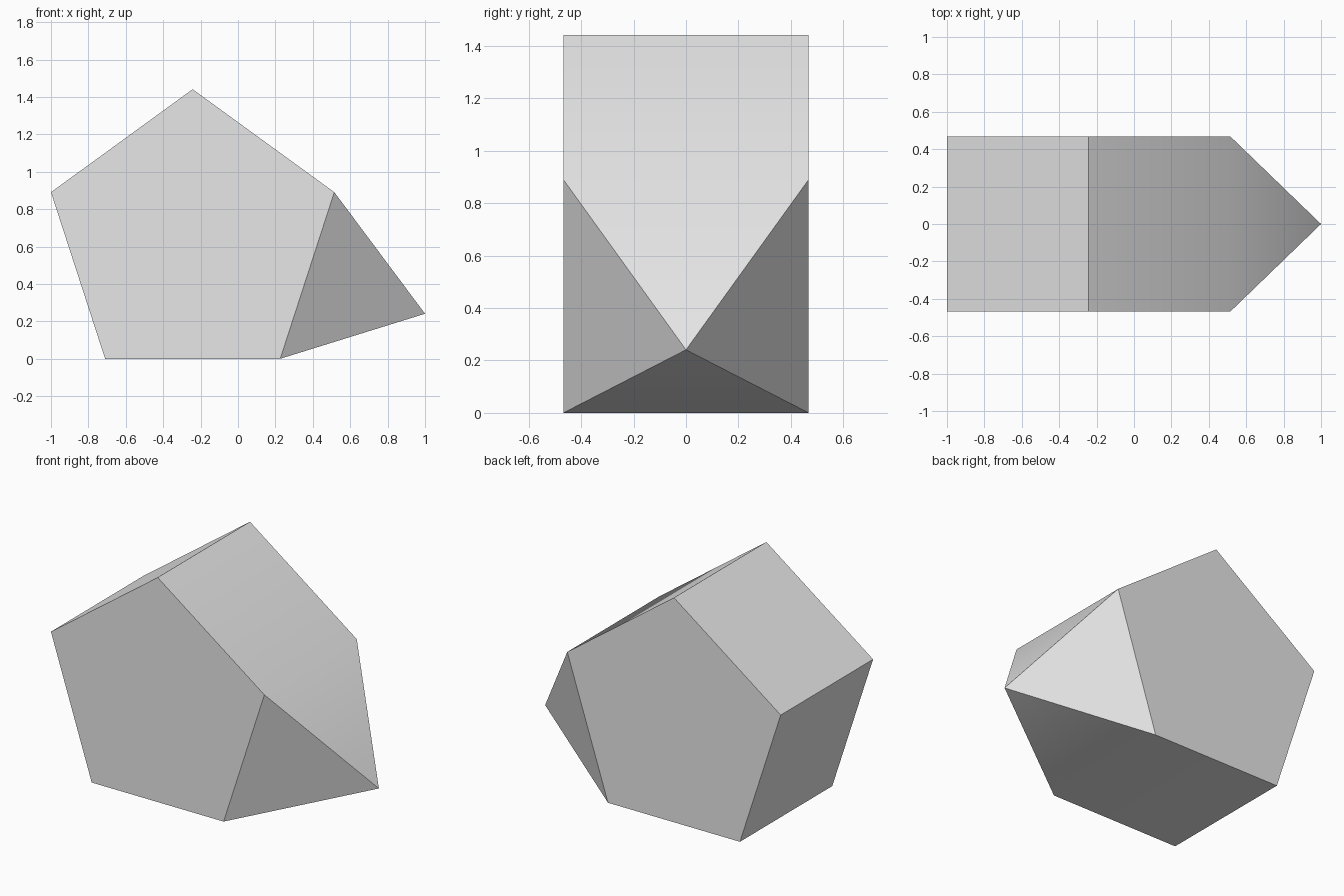
import bpy
import bmesh
from math import cos, sin, pi, sqrt, radians
from mathutils import Vector

cube = bpy.data.objects.get("Cube")
if cube:
    bpy.data.objects.remove(cube, do_unlink=True)

EDGE = 0.9363                        # every edge has this length
RADIUS = EDGE / (2 * sin(pi / 5))
CENTRE_X = -1 + RADIUS * cos(pi / 10)
CENTRE_Z = RADIUS * cos(pi / 5)

grey = bpy.data.materials.new("light grey")
grey.use_nodes = True
colour = (0.8, 0.8, 0.8, 1)
grey.diffuse_color = colour
grey.node_tree.nodes["Principled BSDF"].inputs["Base Color"].default_value = colour

# Pentagonal prism, standing on one square side
bm = bmesh.new()
ring = []
for i in range(5):
    a = pi / 2 + i * 2 * pi / 5
    ring.append(bm.verts.new((CENTRE_X + RADIUS * cos(a), -EDGE / 2,
                              CENTRE_Z + RADIUS * sin(a))))
front = bm.faces.new(ring)
back = bmesh.ops.extrude_face_region(bm, geom=[front], use_keep_orig=True)["geom"]
bmesh.ops.translate(bm, vec=(0, EDGE, 0),
                    verts=[g for g in back if isinstance(g, bmesh.types.BMVert)])
bmesh.ops.recalc_face_normals(bm, faces=bm.faces[:])

# Square pyramid raised on the lower side facing +x
out = Vector((cos(pi / 10), 0, -sin(pi / 10)))
side = max(bm.faces, key=lambda f: f.normal.dot(out))
apex = bmesh.ops.poke(bm, faces=[side])["verts"][0]
apex.co += out * EDGE / sqrt(2)
bmesh.ops.recalc_face_normals(bm, faces=bm.faces[:])

mesh = bpy.data.meshes.new("augmented_prism")
bm.to_mesh(mesh)
bm.free()
mesh.materials.append(grey)
prism = bpy.data.objects.new("augmented_prism", mesh)
bpy.context.collection.objects.link(prism)

# Shallow edges shade smoothly, the others stay sharp
bpy.ops.object.select_all(action="DESELECT")
prism.select_set(True)
bpy.context.view_layer.objects.active = prism
bpy.ops.object.shade_smooth_by_angle(angle=radians(30))
